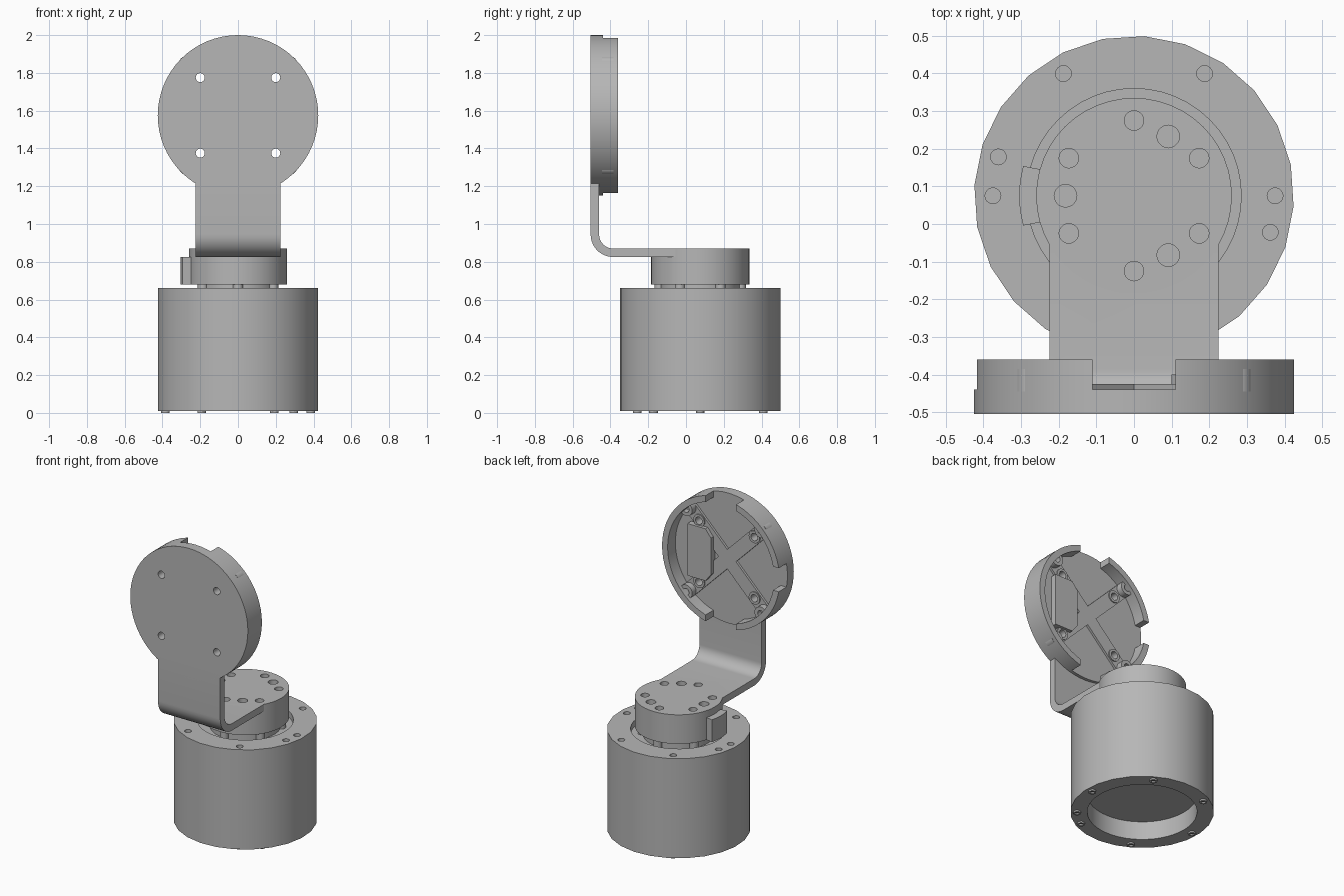
import bpy, bmesh, math
from mathutils import Matrix, Vector

if "Cube" in bpy.data.objects:
    bpy.data.objects.remove(bpy.data.objects["Cube"])

grey = bpy.data.materials.new("machined_grey")
grey.use_nodes = True
colour = (0.47, 0.47, 0.47, 1)
grey.diffuse_color = colour
grey.node_tree.nodes["Principled BSDF"].inputs["Base Color"].default_value = colour

CY = 0.075     # y of the motor axis
DZ = 1.575     # z of the disc axis
R = 0.425      # radius of motor body and disc


def finish(name, bm):
    mesh = bpy.data.meshes.new(name)
    bmesh.ops.recalc_face_normals(bm, faces=bm.faces[:])
    bm.to_mesh(mesh)
    bm.free()
    mesh.materials.append(grey)
    ob = bpy.data.objects.new(name, mesh)
    bpy.context.collection.objects.link(ob)
    return ob


def add_cyl(bm, centre, r, lo, hi, axis="Z", segs=48, phase=0.0):
    """Cylinder from lo to hi on its axis; centre is (x, y) or, on axis Y, (x, z)."""
    a, b = centre
    mid = (lo + hi) / 2
    if axis == "Z":
        m = Matrix.Translation((a, b, mid)) @ Matrix.Rotation(phase, 4, "Z")
    else:
        m = Matrix.Translation((a, mid, b)) @ Matrix.Rotation(math.pi / 2, 4, "X")
    bmesh.ops.create_cone(bm, cap_ends=True, segments=segs, radius1=r, radius2=r,
                          depth=hi - lo, matrix=m)


def add_box(bm, lo, hi, matrix=Matrix()):
    lo, hi = Vector(lo), Vector(hi)
    m = matrix @ Matrix.Translation((lo + hi) / 2) @ Matrix.Diagonal((*(hi - lo), 1))
    bmesh.ops.create_cube(bm, size=1, matrix=m)


def cyls(name, centres, r, lo, hi, axis="Z", segs=48, phase=0.0):
    bm = bmesh.new()
    for c in centres:
        add_cyl(bm, c, r, lo, hi, axis, segs, phase)
    return finish(name, bm)


def boxes(name, spans):
    bm = bmesh.new()
    for span in spans:
        add_box(bm, *span)
    return finish(name, bm)


def prism(name, points, depth, to_world):
    """Extrude a flat outline by the given vector."""
    bm = bmesh.new()
    face = bm.faces.new([bm.verts.new(to_world(*p)) for p in points])
    new = bmesh.ops.extrude_face_region(bm, geom=[face])["geom"]
    bmesh.ops.translate(bm, vec=depth, verts=[v for v in new if isinstance(v, bmesh.types.BMVert)])
    return finish(name, bm)


def cut(targets, *cutters):
    for ob in targets:
        bpy.context.view_layer.objects.active = ob
        for c in cutters:
            mod = ob.modifiers.new("cut", "BOOLEAN")
            mod.operation, mod.solver, mod.object = "DIFFERENCE", "EXACT", c
            bpy.ops.object.modifier_apply(modifier=mod.name)
    for c in cutters:
        bpy.data.objects.remove(c)


def ring(radius, degrees):
    return [(radius * math.cos(math.radians(d)), CY + radius * math.sin(math.radians(d)))
            for d in degrees]


def corners(d, z0=0.0):
    return [(sx * d, z0 + sz * d) for sx in (-1, 1) for sz in (-1, 1)]


axis = [(0, CY)]
sixths = range(0, 360, 60)

# Motor body: hollow below, shallow recess and screw holes on top
body = cyls("motor_body", axis, R, 0.01, 0.66, segs=24, phase=math.radians(11.25))
cut([body],
    cyls("cavity", axis, 0.325, -0.1, 0.13),
    cyls("recess", axis, 0.285, 0.62, 0.8),
    cyls("body_holes", ring(0.375, [*sixths, 164, -15]), 0.021, 0.6, 0.8, segs=16))
feet = cyls("bottom_screws", ring(0.385, [*sixths, -40]), 0.023, 0, 0.03, segs=16)
cut([feet], cyls("screw_sockets", ring(0.385, [*sixths, -40]), 0.013, -0.1, 0.02, segs=12))

# Rotating hub with neck and side stop
neck = cyls("hub_neck", axis, 0.21, 0.61, 0.69)
neck_screws = cyls("neck_screws", ring(0.215, range(30, 390, 60)), 0.027, 0.61, 0.69, segs=16)
hub = cyls("hub", axis, 0.26, 0.68, 0.87)
arc = ring(0.305, range(165, 196, 5))
stop = prism("hub_stop", [(-0.23, 0.142)] + arc + [(-0.23, 0.008)], (0, 0, 0.145),
             lambda x, y: (x, y, 0.68))

# Bent arm: horizontal strip, rounded bend, vertical strip
bend = [math.radians(d) for d in range(-90, -181, -10)]
by, bz = -0.385, 0.945
outer = [(by + 0.12 * math.cos(t), bz + 0.12 * math.sin(t)) for t in bend]
inner = [(by + 0.075 * math.cos(t), bz + 0.075 * math.sin(t)) for t in reversed(bend)]
outline = [(-0.05, 0.825)] + outer + [(-0.505, 1.25), (-0.46, 1.25)] + inner + [(-0.05, 0.87)]
arm = prism("bent_arm", outline, (0.45, 0, 0), lambda y, z: (-0.225, y, z))
cut([hub, arm],
    cyls("hub_holes", ring(0.2, range(30, 390, 60)), 0.026, 0.8, 0.95, segs=20),
    cyls("large_hub_holes", ring(0.182, [-60, 60, 180]), 0.03, 0.78, 0.95, segs=20))

# Disc plate and housing floor
disc = [(0, DZ)]
plate = cyls("disc_plate", disc, R, -0.505, -0.46, "Y", 64)
floor = cyls("housing_floor", disc, R, -0.46, -0.44, "Y", 64)

# Housing rim, open at the top, bottom and one side
rim = cyls("housing_rim", disc, R, -0.44, -0.36, "Y", 64)
cut([rim],
    cyls("rim_bore", disc, 0.385, -0.5, -0.3, "Y", 64),
    boxes("rim_gaps", [((-0.11, -0.5, DZ - 0.6), (0.11, -0.3, DZ - 0.2)),
                       ((-0.11, -0.5, DZ + 0.2), (0.11, -0.3, DZ + 0.6)),
                       ((-0.6, -0.5, DZ - 0.077), (-0.2, -0.3, DZ + 0.077))]))

# Crossed ribs and screw bosses inside the housing
turns = [Matrix.Translation((0, 0, DZ)) @ Matrix.Rotation(math.radians(a), 4, "Y") for a in (45, -45)]
ribs = boxes("crossed_ribs", [((-0.37, -0.445, -0.045), (0.37, -0.425, 0.045), t) for t in turns])
bosses = cyls("screw_bosses", corners(0.2, DZ), 0.04, -0.445, -0.418, "Y", 20)
cut([plate, floor, ribs, bosses],
    cyls("through_holes", corners(0.2, DZ), 0.024, -0.6, -0.3, "Y", 16))
rim_bosses = cyls("rim_bosses", corners(0.27, DZ), 0.045, -0.445, -0.385, "Y", 24)
cut([rim_bosses], cyls("boss_holes", corners(0.27, DZ), 0.022, -0.42, -0.3, "Y", 16))

# Raised block with chamfered corners on one side of the housing
block = prism("connector_block",
              [(0.10, -0.12), (0.14, -0.17), (0.27, -0.17), (0.27, 0.17), (0.14, 0.17), (0.10, 0.12)],
              (0, 0.045, 0), lambda x, z: (x, -0.445, DZ + z))

# Smooth round walls, keep edges sharp
bpy.ops.object.select_all(action="DESELECT")
for ob in (body, feet, neck, neck_screws, hub, stop, arm, plate, floor, rim, ribs, bosses,
           rim_bosses, block):
    ob.select_set(True)
    bpy.context.view_layer.objects.active = ob
bpy.ops.object.shade_smooth_by_angle(angle=math.radians(30))
